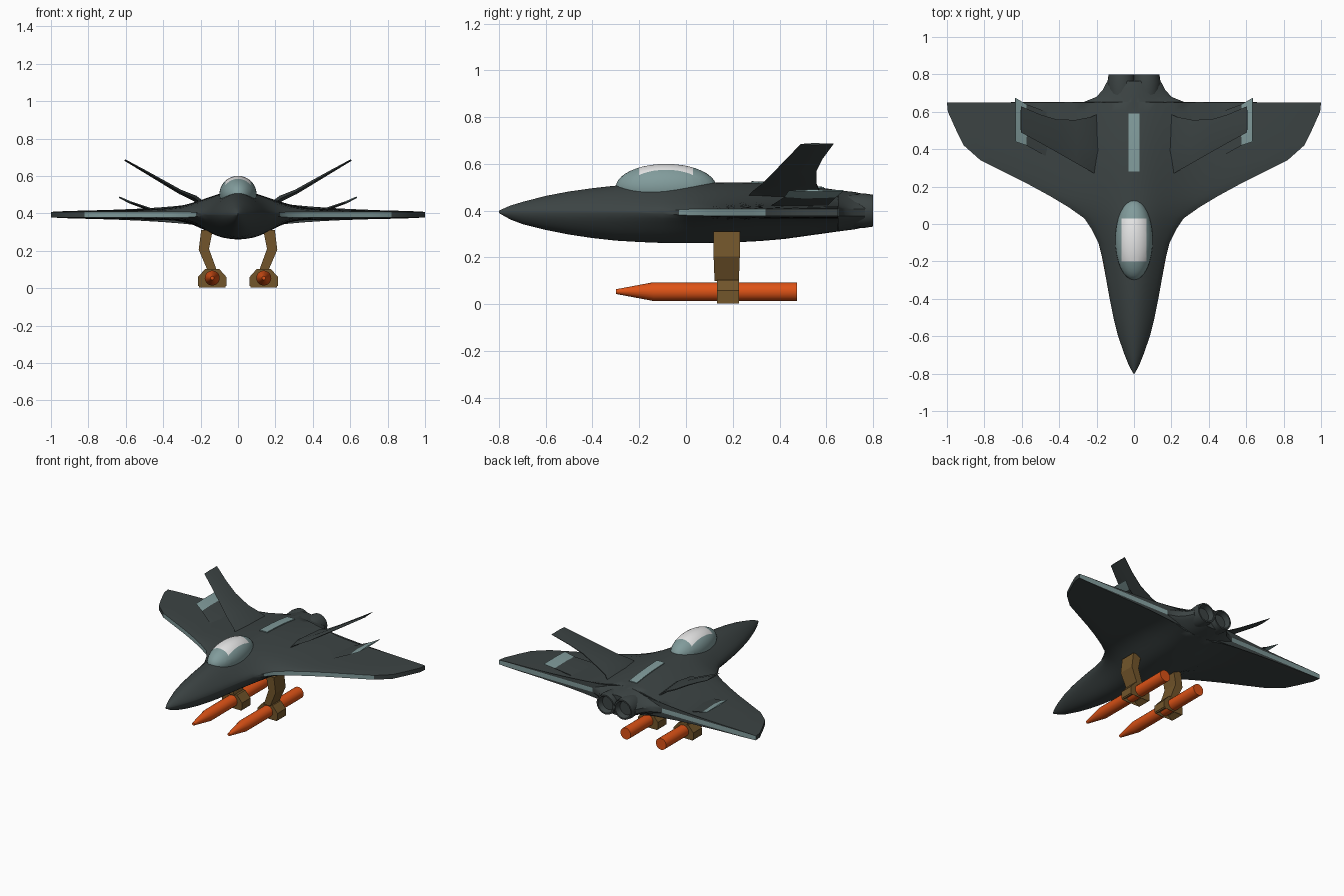
import bpy, bmesh, math
from mathutils import Vector

if "Cube" in bpy.data.objects:
    bpy.data.objects.remove(bpy.data.objects["Cube"])


def material(name, rgb):
    m = bpy.data.materials.new(name)
    m.diffuse_color = (*rgb, 1)
    m.use_nodes = True
    m.node_tree.nodes["Principled BSDF"].inputs["Base Color"].default_value = m.diffuse_color
    return m


DARK = material("dark_grey", (.045, .057, .057))
TEAL = material("grey_teal", (.22, .33, .33))
WHITE = material("canopy_white", (.80, .80, .80))
ORANGE = material("orange", (.72, .085, .008))
BROWN = material("brown", (.17, .092, .024))


def finish(name, bm, mats, rule=None, angle=35):
    """Turn a bmesh into an object; rule picks a material index per face."""
    bmesh.ops.recalc_face_normals(bm, faces=bm.faces)
    for f in bm.faces:
        f.smooth = True
        if rule:
            f.material_index = rule(f.calc_center_median())
    me = bpy.data.meshes.new(name)
    bm.to_mesh(me)
    bm.free()
    for m in mats:
        me.materials.append(m)
    me.set_sharp_from_angle(angle=math.radians(angle))
    ob = bpy.data.objects.new(name, me)
    bpy.context.collection.objects.link(ob)
    return ob


def loft(name, rings, mats, rule=None, angle=35):
    """Closed rings of equal length skinned together, with end caps."""
    bm = bmesh.new()
    vs = [[bm.verts.new(p) for p in r] for r in rings]
    n = len(vs[0])
    for a, b in zip(vs, vs[1:]):
        for i in range(n):
            j = (i + 1) % n
            bm.faces.new((a[i], a[j], b[j], b[i]))
    bm.faces.new(vs[0])
    bm.faces.new(vs[-1][::-1])
    return finish(name, bm, mats, rule, angle)


# ---- blended body and wing: y, half width, top z, bottom z
STATIONS = [
    (-.8, .004, .40, .39), (-.75, .03, .422, .362), (-.7, .05, .437, .343),
    (-.6, .085, .463, .318), (-.5, .11, .482, .298), (-.4, .13, .496, .283),
    (-.3, .148, .507, .272), (-.2, .165, .512, .266), (-.1, .19, .516, .262),
    (-.03, .225, .518, .261), (.03, .265, .52, .261), (.09, .35, .52, .262),
    (.15, .45, .52, .263), (.21, .56, .52, .265), (.28, .70, .52, .268),
    (.34, .82, .518, .272), (.42, .91, .514, .279), (.5, .95, .507, .29),
    (.6, .995, .495, .304), (.65, 1.0, .488, .311), (.652, .27, .488, .311),
    (.68, .2, .484, .315), (.72, .165, .48, .32), (.765, .142, .47, .33)]
ZC, N = .393, 18


def body_z(x, st, upper):
    y, w, top, bot = st
    e = .002 + .013 * min(1, max(0, (y + .2) / .25))
    r = min(1, abs(x) / w)
    close = max(0, 1 - r * r) ** .7
    extra = e * close
    if upper:
        hump = math.exp(-(abs(x) / .25) ** 2) * close
        return ZC + e + extra + (top - ZC - 2 * e) * hump
    hump = math.exp(-(abs(x) / .22) ** 3) * close
    return ZC - e - extra - (ZC - 2 * e - bot) * hump


rings = []
for st in STATIONS:
    xs = [st[1] * math.copysign(abs(i / N) ** 1.4, i) for i in range(-N, N + 1)]
    rings.append([(x, st[0], body_z(x, st, True)) for x in xs] +
                 [(x, st[0], body_z(x, st, False)) for x in reversed(xs)])
body = loft("body_and_wings", rings, [DARK, TEAL])

# teal wing edges: the narrow vertical walls of the wing rim
for p in body.data.polygons:
    c, n = p.center, p.normal
    leading = .24 < abs(c.x) < .82 and c.y < .35
    trailing = c.y > .65 and n.y > .9 and abs(c.x) > .3
    if abs(n.z) < .15 and abs(c.z - ZC) < .004 and (leading or trailing):
        p.material_index = 1

# ---- spine panel following the top of the body
spine = []
for st in [s for s in STATIONS if .27 < s[0] < .61]:
    y = min(st[0], .59)
    row = [-.03, -.015, 0, .015, .03]
    spine.append([(x, y, body_z(x, st, True) + .006) for x in row] +
                 [(x, y, body_z(x, st, True) - .002) for x in reversed(row)])
loft("spine_panel", spine, [TEAL])

# ---- canopy with a pale top pane
bm = bmesh.new()
bmesh.ops.create_uvsphere(bm, u_segments=32, v_segments=20, radius=1)
for v in bm.verts:
    v.co = Vector((v.co.x * .1, v.co.y * .215 - .085, v.co.z * .1 + .5))
for co, no in (((.066, 0, 0), (1, 0, 0)), ((-.066, 0, 0), (1, 0, 0)),
               ((0, -.2, 0), (0, 1, 0)), ((0, .03, 0), (0, 1, 0))):
    bmesh.ops.bisect_plane(bm, geom=bm.verts[:] + bm.edges[:] + bm.faces[:],
                           plane_co=co, plane_no=no)
finish("canopy", bm, [TEAL, WHITE],
       lambda c: int(abs(c.x) < .066 and -.2 < c.y < .03 and c.z > .55), 60)


# ---- fins: x, z, leading y, trailing y, half thickness
def fin(name, rows, side, mats, rule=None):
    rs = []
    for x, z, y0, y1, t in rows:
        ym = y0 + (y1 - y0) * .4
        rs.append([(side * x, y0, z), (side * (x - t * .5), ym, z + t),
                   (side * x, y1, z + t * .3), (side * x, y1, z - t * .3),
                   (side * (x + t * .5), ym, z - t)])
    loft(name, rs, mats, rule, 25)


TAIL = [(.17, .43, .245, .6, .018), (.23, .48, .28, .572, .014),
        (.31, .515, .325, .557, .011), (.41, .573, .382, .558, .009),
        (.5, .625, .433, .585, .007), (.605, .685, .49, .63, .004)]
SMALL = [(.44, .41, .345, .59, .008), (.575, .458, .42, .64, .006),
         (.635, .486, .44, .675, .004)]


# ---- engine nozzles, missiles and pylons
def lathe(name, x, z, profile, mat, seg=20):
    """Rings of (y, radius) around an axis along y."""
    rs = [[(x + r * math.cos(2 * math.pi * i / seg), y,
            z + r * math.sin(2 * math.pi * i / seg)) for i in range(seg)]
          for y, r in profile]
    loft(name, rs, [mat], None, 30)


PYLON = [(.135, .31), (.197, .31), (.21, .205), (.165, .1), (.115, .1), (.155, .21)]
CLAMP = [(-.036, .03), (-.074, .006), (-.074, .055), (-.036, .1),
         (.036, .1), (.074, .055), (.074, .006), (.036, .03)]

for side, tag in ((-1, "left"), (1, "right")):
    fin("tail_fin_" + tag, TAIL, side, [DARK])
    fin("wing_fin_" + tag, SMALL, side, [DARK, TEAL],
        lambda c: int(abs(c.x) > .57))
    lathe("nozzle_" + tag, side * .068, .4,
          [(.58, .05), (.68, .068), (.76, .074), (.8, .068), (.8, .058),
           (.76, .045)], DARK)
    mx = side * .138
    lathe("missile_" + tag, mx, .054,
          [(-.3, .01), (-.14, .04), (.475, .04)], ORANGE)
    loft("pylon_" + tag, [[(side * x, y + (.004 if y > .2 else -.004) * (z > .2), z)
                           for x, z in PYLON] for y in (.122, .226)], [BROWN], None, 20)
    # clamp made of one thin bent strip around the missile
    t = .003
    strip = [(mx + x * (1 + t / .07), z + t) for x, z in CLAMP]
    strip += [(mx + x * (1 - t / .07), z - t) for x, z in reversed(CLAMP)]
    loft("missile_clamp_" + tag,
         [[(x, y, z) for x, z in strip] for y in (.132, .226)], [BROWN], None, 20)
